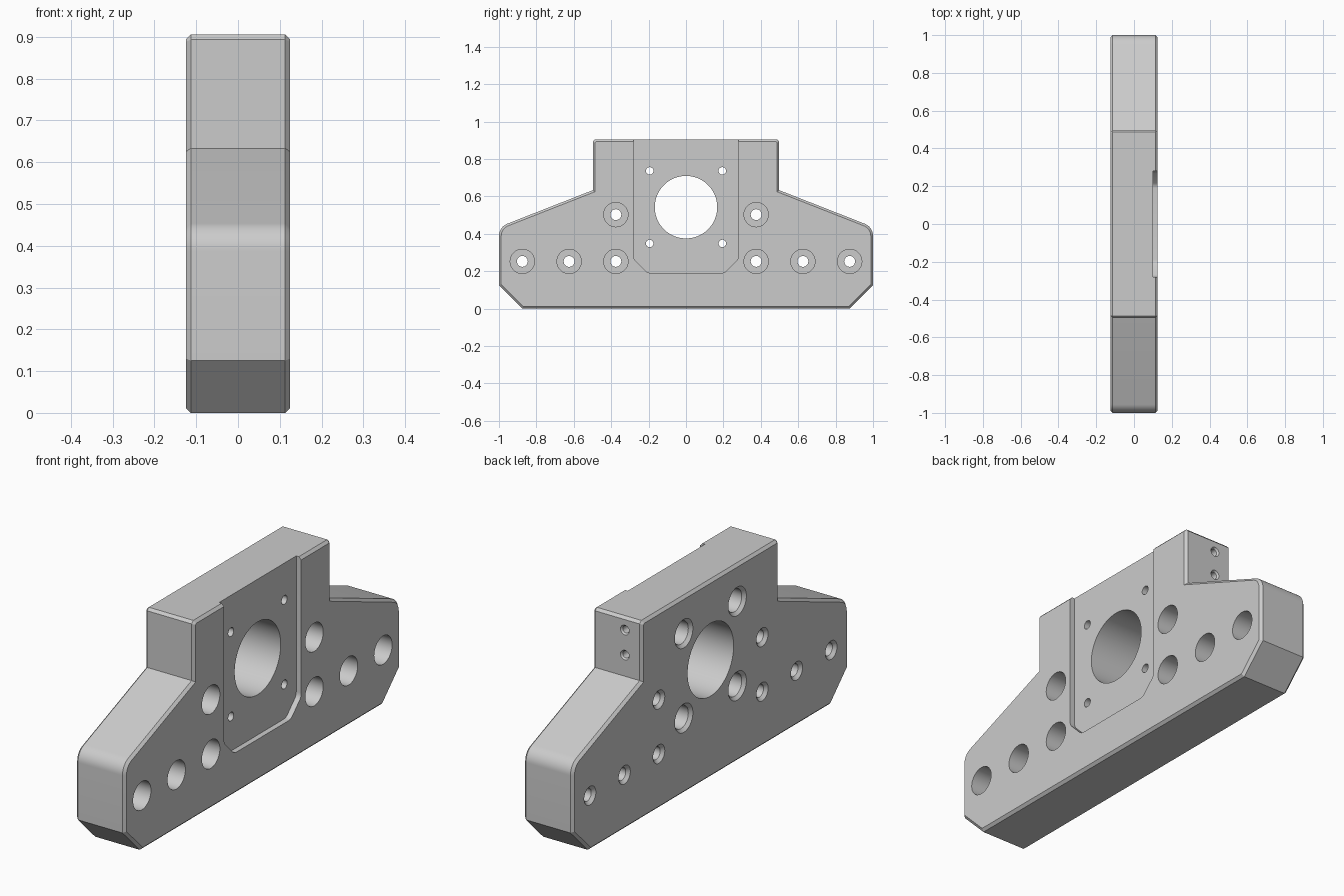
import bpy, bmesh, math
from mathutils import Vector

cube = bpy.data.objects.get("Cube")
if cube:
    bpy.data.objects.remove(cube, do_unlink=True)

HALF = 0.125      # half of the plate thickness
CHAMFER = 0.012
POCKET_FLOOR = 0.1
BORE_Z = 0.542

steel = bpy.data.materials.new("plain_grey_metal")
steel.use_nodes = True
steel.diffuse_color = (0.6, 0.6, 0.6, 1)
steel.node_tree.nodes["Principled BSDF"].inputs["Base Color"].default_value = (0.6, 0.6, 0.6, 1)


def make_object(name, bm):
    bmesh.ops.recalc_face_normals(bm, faces=bm.faces)
    mesh = bpy.data.meshes.new(name)
    bm.to_mesh(mesh)
    bm.free()
    mesh.materials.append(steel)
    obj = bpy.data.objects.new(name, mesh)
    bpy.context.collection.objects.link(obj)
    return obj


def mirrored(half):
    """Close a right-hand (y, z) outline with its mirror image."""
    return half + [(-y, z) for y, z in reversed(half)]


def fillet(a, corner, b, radius, steps=10):
    """Points of an arc that rounds a corner between a and b."""
    c = Vector(corner)
    u, v = (Vector(a) - c).normalized(), (Vector(b) - c).normalized()
    half = u.angle(v) / 2
    centre = c + (u + v).normalized() * radius / math.sin(half)
    start = (c + u * radius / math.tan(half) - centre).normalized()
    end = (c + v * radius / math.tan(half) - centre).normalized()
    return [tuple(centre + start.slerp(end, i / steps) * radius) for i in range(steps + 1)]


def extrude(bm, outline, x0, x1):
    face = bm.faces.new([bm.verts.new((x0, y, z)) for y, z in outline])
    result = bmesh.ops.extrude_face_region(bm, geom=[face])
    verts = [g for g in result["geom"] if isinstance(g, bmesh.types.BMVert)]
    bmesh.ops.translate(bm, verts=verts, vec=(x1 - x0, 0, 0))
    # the starting cap must exist exactly once
    if not face.is_valid:
        return
    bm.normal_update()


def lathe(bm, origin, axis, side, profile, segments=48):
    """Closed turned solid from (distance along axis, radius) pairs."""
    origin, axis, side = Vector(origin), Vector(axis), Vector(side)
    other = axis.cross(side)
    rings = []
    for d, r in profile:
        ring = []
        for i in range(segments):
            t = math.tau * i / segments
            ring.append(bm.verts.new(origin + axis * d + (side * math.cos(t) + other * math.sin(t)) * r))
        rings.append(ring)
    for a, b in zip(rings, rings[1:]):
        for i in range(segments):
            j = (i + 1) % segments
            bm.faces.new((a[i], a[j], b[j], b[i]))
    bm.faces.new(rings[0])
    bm.faces.new(rings[-1])


# Plate: stepped outline with rounded shoulders and chamfered rims
step = (0.498, 0.633)
half_outline = [(0.875, 0), (1, 0.125)]
half_outline += fillet((1, 0.125), (1, 0.436), step, 0.07)
half_outline += [step, (0.498, 0.905 - CHAMFER), (0.498 - CHAMFER, 0.905)]
bm = bmesh.new()
extrude(bm, mirrored(half_outline), -HALF, HALF)
rim = [e for e in bm.edges if abs(e.verts[0].co.x - e.verts[1].co.x) < 1e-5]
bmesh.ops.bevel(bm, geom=rim, offset=CHAMFER, segments=1, affect='EDGES')
plate = make_object("mounting_plate", bm)

# Shallow motor pocket, open at the top
pocket_half = fillet((0, 0.19), (0.205, 0.19), (0.28, 0.265), 0.04, 4)
pocket_half += fillet((0.205, 0.19), (0.28, 0.265), (0.28, 1), 0.04, 4)
pocket_half += [(0.28, 1)]
bm = bmesh.new()
extrude(bm, mirrored(pocket_half), POCKET_FLOOR, 0.2)
pocket = make_object("pocket_cutter", bm)

# Holes through the plate, all turned about the x axis
X = (1, 0, 0)
Y = (0, 1, 0)
bm = bmesh.new()
lathe(bm, (0, 0, BORE_Z), X, Y, [(-0.2, 0.167), (0.2, 0.167)], 96)
bolt = [(-0.14, 0.057), (0.014 - HALF, 0.029), (0.0, 0.029), (0.0, 0.065), (0.2, 0.065)]
screw = [(-0.14, 0.08), (0.014 - HALF, 0.052), (0.03, 0.052), (0.03, 0.02), (0.2, 0.02)]
for s in (-1, 1):
    for y, z in ((0.375, 0.502), (0.375, 0.252), (0.625, 0.252), (0.875, 0.252)):
        lathe(bm, (0, s * y, z), X, Y, bolt)
    for t in (-1, 1):
        lathe(bm, (0, s * 0.194, BORE_Z + t * 0.194), X, Y, screw)

# Two small blind holes in the back end of the upper block
for z in (0.845, 0.73):
    lathe(bm, (-0.038, 0.498, z), (0, -1, 0), X,
          [(-0.01, 0.03), (0.008, 0.016), (0.12, 0.016)], 32)
holes = make_object("hole_cutter", bm)

# Cut, then drop the cutters
for cutter in (pocket, holes):
    mod = plate.modifiers.new(cutter.name, 'BOOLEAN')
    mod.operation = 'DIFFERENCE'
    mod.solver = 'EXACT'
    mod.object = cutter
    cutter.hide_render = True
bpy.context.view_layer.update()
graph = bpy.context.evaluated_depsgraph_get()
cut_mesh = bpy.data.meshes.new_from_object(plate.evaluated_get(graph))
plate.modifiers.clear()
plate.data = cut_mesh
for cutter in (pocket, holes):
    bpy.data.objects.remove(cutter, do_unlink=True)

bpy.ops.object.select_all(action='DESELECT')
plate.select_set(True)
bpy.context.view_layer.objects.active = plate
bpy.ops.object.shade_smooth_by_angle(angle=math.radians(20))
